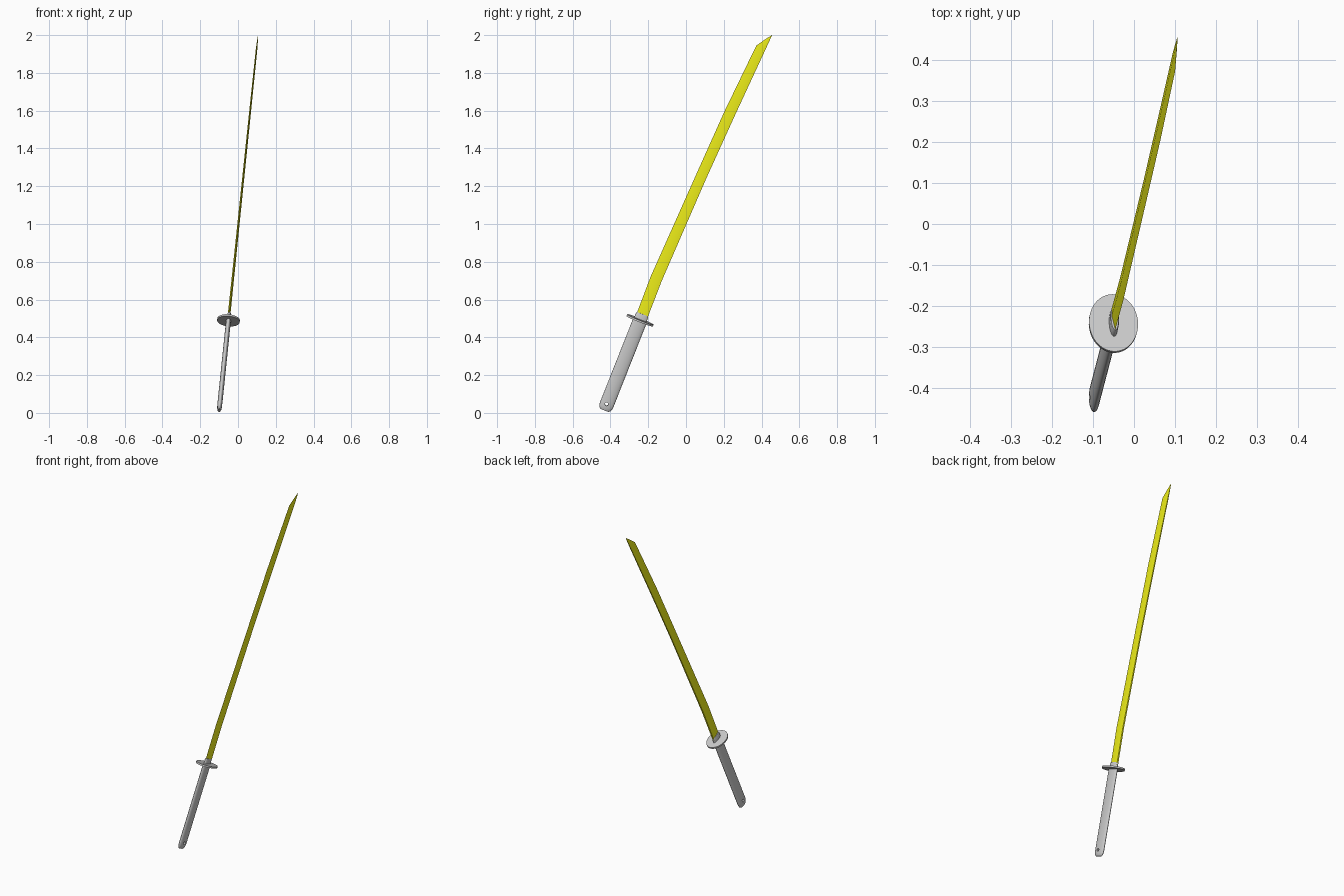
import bpy, bmesh, math
from mathutils import Matrix, Vector

if "Cube" in bpy.data.objects:
    bpy.data.objects.remove(bpy.data.objects["Cube"])

# Sword plane: leans slightly in x; the hilt leans further inside that plane
LEAN = math.atan(0.1035)
PLANE = Matrix.Translation((-0.101, 0, 0)) @ Matrix.Rotation(LEAN, 4, 'Y')
HILT = (PLANE @ Matrix.Translation((0, -0.243, 0.49 / math.cos(LEAN)))
        @ Matrix.Rotation(math.radians(-21.5), 4, 'X'))


def loft(name, rings, matrix, angle=35, color=None):
    """Skin a list of equal-length point rings and cap both ends."""
    bm = bmesh.new()
    rows = [[bm.verts.new(p) for p in ring] for ring in rings]
    n = len(rows[0])
    for a, b in zip(rows, rows[1:]):
        for i in range(n):
            j = (i + 1) % n
            bm.faces.new((a[i], a[j], b[j], b[i]))
    bm.faces.new(rows[0][::-1])
    bm.faces.new(rows[-1])
    bmesh.ops.remove_doubles(bm, verts=bm.verts, dist=0.00005)
    bmesh.ops.recalc_face_normals(bm, faces=bm.faces)
    mesh = bpy.data.meshes.new(name)
    bm.to_mesh(mesh)
    bm.free()
    obj = bpy.data.objects.new(name, mesh)
    obj.matrix_world = matrix
    bpy.context.collection.objects.link(obj)
    if color:
        mat = bpy.data.materials.new(name + "_color")
        mat.diffuse_color = color
        mat.use_nodes = True
        mat.node_tree.nodes["Principled BSDF"].inputs["Base Color"].default_value = mat.diffuse_color
        mesh.materials.append(mat)
    bpy.ops.object.select_all(action='DESELECT')
    obj.select_set(True)
    bpy.context.view_layer.objects.active = obj
    bpy.ops.object.shade_smooth_by_angle(angle=math.radians(angle))
    return obj


def oval(rx, ry, z, n=32):
    return [(rx * math.cos(2 * math.pi * i / n), ry * math.sin(2 * math.pi * i / n), z)
            for i in range(n)]


# Handle: oval grip with a rounded butt
handle = loft("handle", [oval(0.013 * s, 0.038 * s, w) for s, w in
                         [(0.6, -0.515), (0.85, -0.507), (0.96, -0.495),
                          (1, -0.478), (1, 0)]], HILT)

# Cord hole through the butt
bpy.ops.mesh.primitive_cylinder_add(vertices=16, radius=0.009, depth=0.1)
cutter = bpy.context.object
cutter.name = "cord_hole_cutter"
cutter.matrix_world = (HILT @ Matrix.Translation((0, -0.002, -0.479))
                       @ Matrix.Rotation(math.pi / 2, 4, 'Y'))
cutter.hide_render = True
cutter.hide_set(True)
hole = handle.modifiers.new("cord_hole", 'BOOLEAN')
hole.operation = 'DIFFERENCE'
hole.object = cutter

# Guard: flat oval disc
loft("guard", [oval(0.06, 0.075, -0.005, 48), oval(0.06, 0.075, 0.005, 48)], HILT)

# Collar that holds the blade
loft("blade_collar", [oval(0.011, 0.036, 0), oval(0.011, 0.034, 0.03),
                      oval(0.009, 0.031, 0.036)], HILT)

# Blade stations: cutting edge (y, z), spine (y, z), half thickness
stations = [
    ((-0.271, 0.500), (-0.213, 0.480), 0.0070),
    ((-0.187, 0.722), (-0.128, 0.700), 0.0065),
    ((0.056, 1.267), (0.108, 1.243), 0.0055),
    ((0.203, 1.595), (0.257, 1.571), 0.0050),
    ((0.372, 1.944), (0.418, 1.918), 0.0040),
    ((0.420, 1.978), (0.438, 1.961), 0.0025),
    ((0.455, 2.000), (0.4555, 1.9995), 0.0003),
]
rings = []
for edge, spine, h in stations:
    e, s = (Vector((0, p[0], p[1] / math.cos(LEAN))) for p in (edge, spine))
    ridge, t = e.lerp(s, 0.6), Vector((h, 0, 0))
    rings.append([e, ridge + t, s + t * 0.7, s - t * 0.7, ridge - t])
loft("blade", rings, PLANE, angle=20, color=(0.9, 0.9, 0.01, 1))
